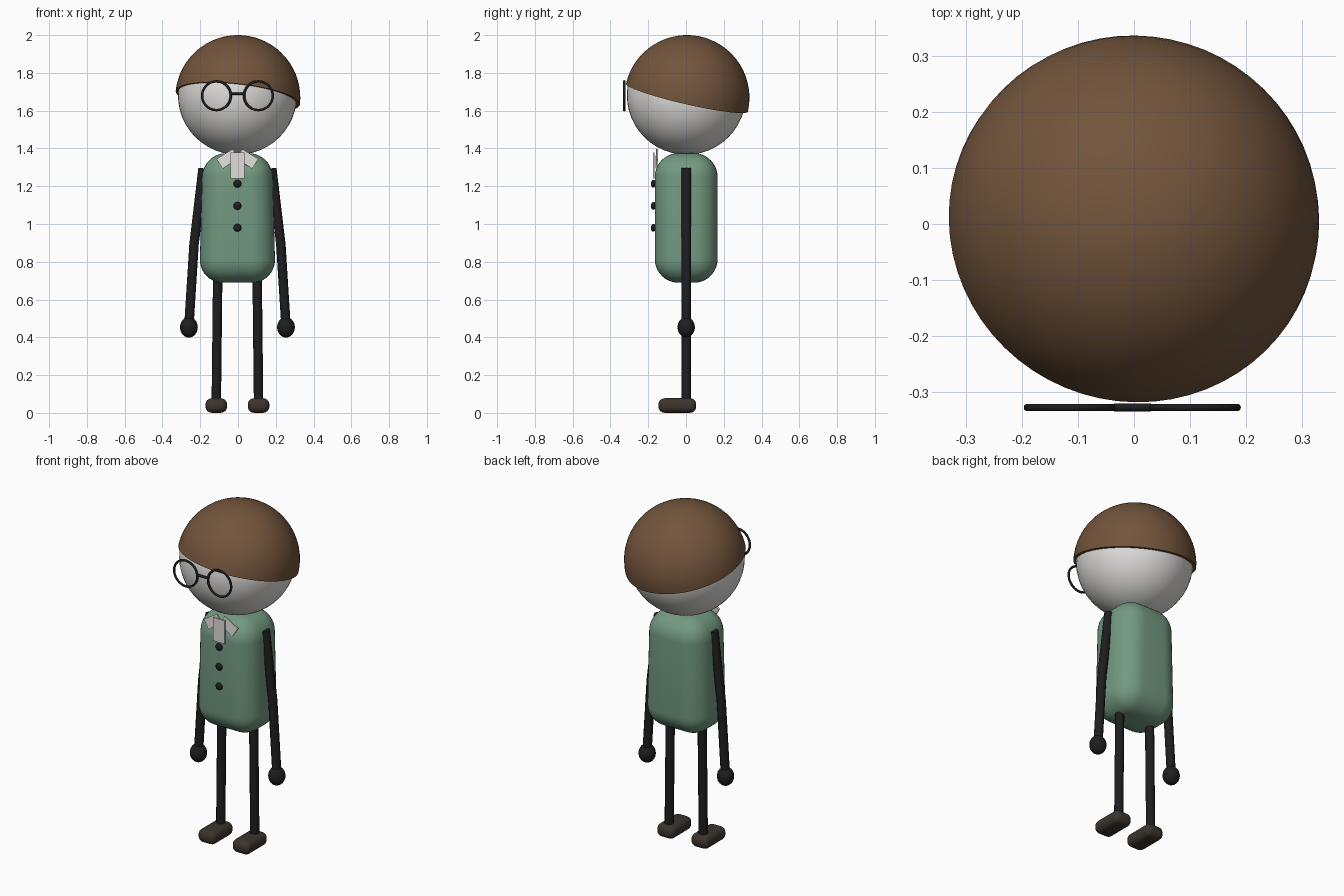
import bpy, bmesh, math
from mathutils import Vector

cube = bpy.data.objects.get("Cube")
if cube:
    bpy.data.objects.remove(cube, do_unlink=True)

CX = -0.003  # the figure stands slightly off the hair's centre


def material(name, color):
    m = bpy.data.materials.new(name)
    m.use_nodes = True
    m.diffuse_color = (*color, 1)
    bsdf = next(n for n in m.node_tree.nodes if n.type == 'BSDF_PRINCIPLED')
    bsdf.inputs["Base Color"].default_value = (*color, 1)
    bsdf.inputs["Roughness"].default_value = 0.8
    return m


skin = material("pale skin", (0.74, 0.73, 0.71))
brown = material("hair brown", (0.17, 0.09, 0.045))
green = material("coat green", (0.17, 0.32, 0.22))
black = material("soft black", (0.013, 0.013, 0.014))
leather = material("dark leather", (0.045, 0.035, 0.026))
cloth = material("collar white", (0.75, 0.72, 0.69))


def add(name, bm, mat, loc, smooth=True):
    mesh = bpy.data.meshes.new(name)
    bm.to_mesh(mesh)
    bm.free()
    mesh.materials.append(mat)
    ob = bpy.data.objects.new(name, mesh)
    ob.location = loc
    bpy.context.collection.objects.link(ob)
    if smooth:
        bpy.ops.object.select_all(action='DESELECT')
        ob.select_set(True)
        bpy.context.view_layer.objects.active = ob
        bpy.ops.object.shade_smooth_by_angle(angle=math.radians(40))
    return ob


def ball(name, mat, loc, radii, segs=32):
    bm = bmesh.new()
    bmesh.ops.create_uvsphere(bm, u_segments=segs, v_segments=segs // 2, radius=1)
    bmesh.ops.scale(bm, vec=radii, verts=bm.verts)
    return add(name, bm, mat, loc)


def box(name, mat, loc, size, bevel=0, taper=1, segs=8):
    bm = bmesh.new()
    bmesh.ops.create_cube(bm, size=1)
    bmesh.ops.scale(bm, vec=size, verts=bm.verts)
    for v in bm.verts:
        if v.co.z > 0:
            v.co.x *= taper
    if bevel:
        bmesh.ops.bevel(bm, geom=bm.edges[:], offset=bevel, segments=segs,
                        profile=0.5, affect='EDGES', clamp_overlap=True)
    return add(name, bm, mat, loc, smooth=bevel > 0)


def tube(name, mat, points, radius, cyclic=False):
    curve = bpy.data.curves.new(name, 'CURVE')
    curve.dimensions = '3D'
    curve.bevel_depth = radius
    curve.bevel_resolution = 4
    curve.use_fill_caps = True
    spline = curve.splines.new('POLY')
    spline.points.add(len(points) - 1)
    for p, co in zip(spline.points, points):
        p.co = (*co, 1)
    spline.use_cyclic_u = cyclic
    spline.use_smooth = True
    curve.materials.append(mat)
    ob = bpy.data.objects.new(name, curve)
    bpy.context.collection.objects.link(ob)
    return ob


# Head
ball("head", skin, (CX, 0.002, 1.682), (0.315, 0.315, 0.315), 48)

# Hair: a tilted half ball
bm = bmesh.new()
bmesh.ops.create_uvsphere(bm, u_segments=64, v_segments=32, radius=0.331)
cut = bmesh.ops.bisect_plane(bm, geom=bm.verts[:] + bm.edges[:] + bm.faces[:],
                             plane_co=(0, 0, 0), plane_no=(0, 0, 1), clear_inner=True)
bmesh.ops.holes_fill(bm, edges=[e for e in bm.edges if e.is_boundary], sides=0)
hair = add("hair", bm, brown, (-0.001, 0.005, 1.669))
hair.rotation_mode = 'QUATERNION'
hair.rotation_quaternion = Vector((0, 0, 1)).rotation_difference(Vector((0.11, 0.23, 1)))

# Body and coat buttons
box("body", green, (CX, 0.001, 1.032), (0.404, 0.332, 0.686), 0.125, 0.91, 10)
for i, z in enumerate((1.213, 1.096, 0.98)):
    ball(f"button_{i + 1}", black, (CX, -0.173, z), (0.021, 0.013, 0.021), 16)

# Neck tie plate
box("neck_tie", cloth, (CX, -0.17, 1.31), (0.076, 0.009, 0.138))

# Glasses bridge
tube("glasses_bridge", black, [(CX - 0.033, -0.327, 1.69), (CX + 0.033, -0.327, 1.69)], 0.007)

# Paired parts
for side, s in (("left", 1), ("right", -1)):
    wing = box(f"{side}_collar", cloth, (CX + s * 0.052, -0.155, 1.345), (0.1, 0.009, 0.06))
    wing.rotation_euler = (math.radians(-4), s * math.radians(32), 0)

    ring = [(CX + s * 0.111 + 0.076 * math.cos(a), -0.327, 1.679 + 0.076 * math.sin(a))
            for a in (math.tau * i / 40 for i in range(40))]
    tube(f"{side}_glasses_ring", black, ring, 0.0065, True)

    tube(f"{side}_arm", black, [(CX + s * 0.182, 0.002, 1.295), (CX + s * 0.23, 0.002, 0.89),
                                (CX + s * 0.257, 0.002, 0.46)], 0.025)
    ball(f"{side}_hand", black, (CX + s * 0.257, 0.001, 0.453), (0.047, 0.046, 0.054))
    tube(f"{side}_leg", black, [(CX + s * 0.104, 0.002, 0.76), (CX + s * 0.112, 0.002, 0.05)], 0.025)
    box(f"{side}_shoe", leather, (CX + s * 0.112, -0.046, 0.039), (0.114, 0.2, 0.077), 0.033, 1, 6)
